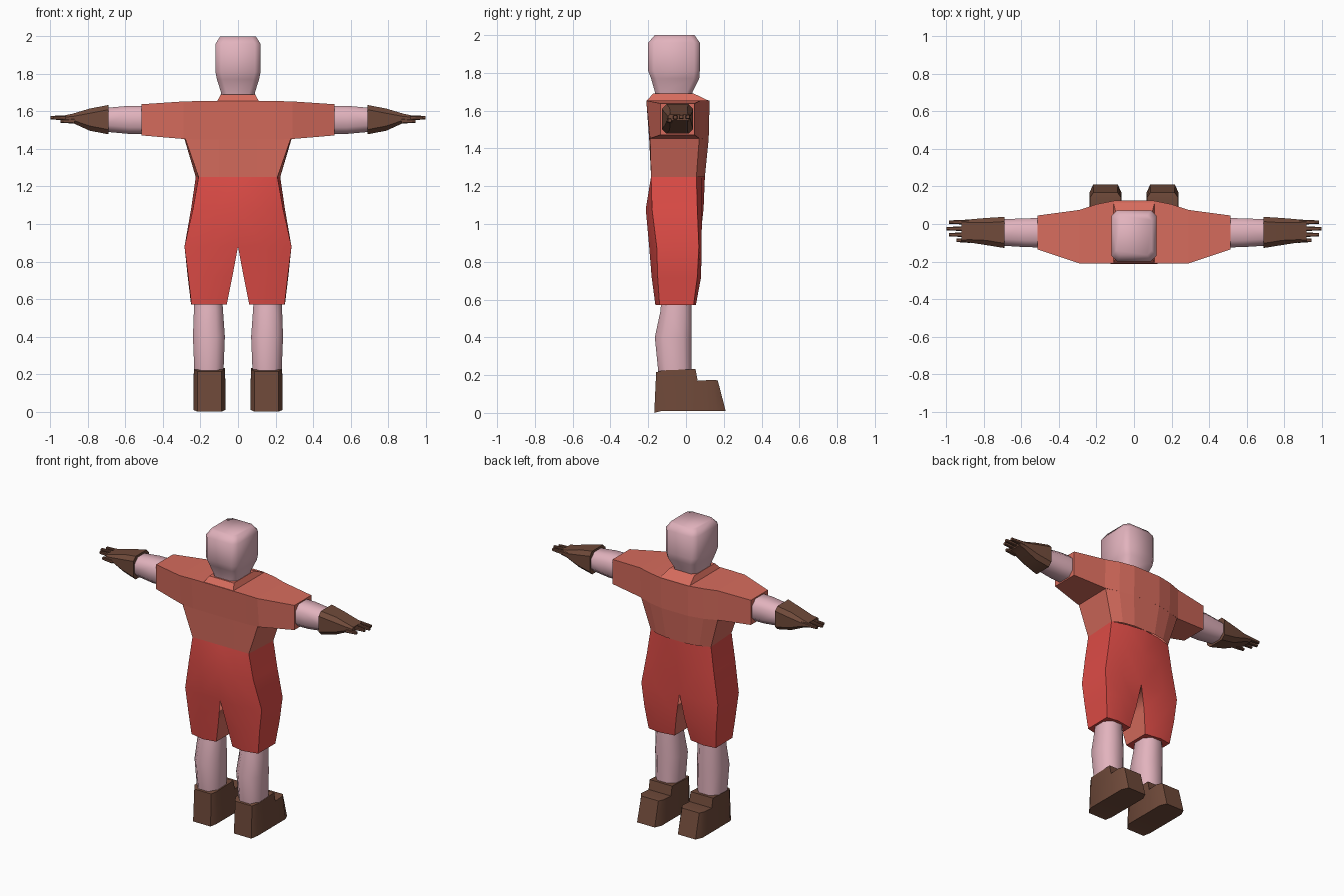
import bpy, bmesh, math


def material(name, rgb):
    m = bpy.data.materials.new(name)
    m.diffuse_color = (*rgb, 1)
    return m


CORAL = material("coral_cloth", (0.68, 0.15, 0.11))
RED = material("red_cloth", (0.73, 0.072, 0.062))
SKIN = material("pink_skin", (0.76, 0.45, 0.51))
BROWN = material("brown_leather", (0.16, 0.068, 0.042))


def loft(name, rings, mats, angle=30, mirror=False, caps=True, rule=None, drop=None):
    """Skin a list of equal-length rings of points."""
    bm = bmesh.new()
    loops = [[bm.verts.new(p) for p in r] for r in rings]
    n = len(rings[0])
    for a, b in zip(loops, loops[1:]):
        for i in range(n):
            j = (i + 1) % n
            bm.faces.new((a[i], a[j], b[j], b[i]))
    if caps:
        bm.faces.new(loops[0])
        bm.faces.new(loops[-1])
    bmesh.ops.recalc_face_normals(bm, faces=bm.faces)
    if rule:
        for f in bm.faces:
            f.material_index = rule(f)
    if drop:
        bmesh.ops.delete(bm, geom=[f for f in bm.faces if drop(f)], context="FACES")
    me = bpy.data.meshes.new(name)
    bm.to_mesh(me)
    bm.free()
    for m in mats:
        me.materials.append(m)
    ob = bpy.data.objects.new(name, me)
    bpy.context.collection.objects.link(ob)
    bpy.ops.object.select_all(action="DESELECT")
    ob.select_set(True)
    bpy.context.view_layer.objects.active = ob
    if angle:
        bpy.ops.object.shade_smooth_by_angle(angle=math.radians(angle))
    if mirror:
        ob.modifiers.new("mirror", "MIRROR")
    return ob


def octagon(a0, a1, b0, b1, c):
    """Rectangle with its corners cut by c."""
    return [(a0 + c, b0), (a1 - c, b0), (a1, b0 + c), (a1, b1 - c),
            (a1 - c, b1), (a0 + c, b1), (a0, b1 - c), (a0, b0 + c)]


def stack_z(levels):
    return [[(x, y, z) for x, y in octagon(*r)] for z, *r in levels]


def stack_x(stations):
    return [[(x, y, z) for y, z in octagon(*r)] for x, *r in stations]


def both_sides(half, z):
    return [(x, y, z) for x, y in half] + [(-x, y, z) for x, y in reversed(half)]


# Head and neck
loft("head", stack_z([
    (1.64, -0.085, 0.085, -0.16, 0.03, 0.03),
    (1.70, -0.09, 0.09, -0.165, 0.035, 0.03),
    (1.77, -0.112, 0.112, -0.185, 0.07, 0.03),
    (1.81, -0.12, 0.12, -0.2, 0.073, 0.03),
    (1.96, -0.12, 0.12, -0.2, 0.073, 0.03),
    (2.00, -0.095, 0.095, -0.165, 0.045, 0.025)]), [SKIN], 50)

# Shirt: yoke with sleeves, running from wrist side to wrist side
half_yoke = [  # x, back top, front top, front bottom, back bottom, z top, z bottom
    (0.10, -0.21, 0.125, 0.12, -0.195, 1.655, 1.45),
    (0.20, -0.21, 0.105, 0.10, -0.195, 1.655, 1.45),
    (0.29, -0.21, 0.075, 0.07, -0.19, 1.653, 1.453),
    (0.515, -0.135, 0.045, 0.045, -0.135, 1.638, 1.472)]
yoke = [(-x, *r) for x, *r in reversed(half_yoke)] + half_yoke
loft("shirt_yoke", [[(x, bt, zt), (x, ft, zt), (x, fb, zb), (x, bb, zb)]
                    for x, bt, ft, fb, bb, zt, zb in yoke], [CORAL], 0)

# Shirt: waist part
loft("shirt_waist", [
    both_sides([(0.1, -0.195), (0.28, -0.19), (0.285, 0.07), (0.2, 0.1), (0.1, 0.12)], 1.452),
    both_sides([(0.1, -0.185), (0.21, -0.185), (0.225, 0.055), (0.16, 0.085), (0.08, 0.1)], 1.25),
], [CORAL], 0, caps=False)

# Collar
loft("collar", [[(-x, y0, z), (x, y0, z), (x, y1, z), (-x, y1, z)] for z, x, y0, y1 in
                [(1.652, 0.112, -0.208, 0.122), (1.69, 0.092, -0.175, 0.042)]], [CORAL], 0)


# Shorts: one half, mirrored; inner thigh shows the lining
def half_ring(z, xi, xm, xb, xf, yc, yb, ys, yfs, yf, yfc):
    return [(xi, yc, z), (xm, yb, z), (xb, ys, z), (xf, yfs, z), (xm + 0.02, yf, z), (xi, yfc, z)]


loft("shorts", [
    half_ring(1.25, 0, 0.10, 0.21, 0.225, -0.185, -0.185, -0.185, 0.055, 0.085, 0.1),
    half_ring(1.08, 0, 0.12, 0.24, 0.25, -0.213, -0.213, -0.18, 0.06, 0.085, 0.093),
    half_ring(0.88, 0, 0.14, 0.285, 0.285, -0.19, -0.195, -0.155, 0.068, 0.082, 0.07),
    half_ring(0.72, 0.03, 0.145, 0.265, 0.268, -0.165, -0.182, -0.15, 0.06, 0.08, 0.06),
    half_ring(0.57, 0.06, 0.15, 0.248, 0.25, -0.145, -0.162, -0.14, 0.04, 0.052, 0.035),
], [RED, CORAL], 30, mirror=True,
    rule=lambda f: 1 if f.normal.x < -0.8 and f.calc_center_median().z < 0.88 else 0,
    drop=lambda f: f.calc_center_median().x < 0.001 or f.calc_center_median().z > 1.249)

# Lower legs
loft("lower_leg", stack_z([
    (0.62, 0.085, 0.23, -0.13, 0.03, 0.04),
    (0.54, 0.08, 0.235, -0.135, 0.03, 0.04),
    (0.40, 0.07, 0.24, -0.165, 0.03, 0.045),
    (0.20, 0.078, 0.232, -0.145, 0.03, 0.04)]), [SKIN], 50, mirror=True)

# Boots, from heel to toe
boot = [  # y bottom, y top, half width, z top
    (-0.168, -0.158, 0.065, 0.215), (-0.13, -0.125, 0.086, 0.225),
    (0.05, 0.05, 0.086, 0.232), (0.075, 0.062, 0.086, 0.17),
    (0.165, 0.14, 0.086, 0.175), (0.21, 0.168, 0.066, 0.172)]
loft("boot", [[(0.152 - w, yb, 0.01 if i else 0), (0.152 + w, yb, 0.01 if i else 0),
               (0.152 + w * 0.97, yt, zt), (0.152 - w * 0.97, yt, zt)]
              for i, (yb, yt, w, zt) in enumerate(boot)], [BROWN], 35, mirror=True)

# Forearms
loft("forearm", stack_x([
    (0.49, -0.125, 0.032, 1.48, 1.63, 0.035),
    (0.58, -0.123, 0.03, 1.48, 1.63, 0.035),
    (0.71, -0.115, 0.025, 1.492, 1.618, 0.035)]), [SKIN], 50, mirror=True)

# Gloves
loft("glove", stack_x([
    (0.69, -0.128, 0.038, 1.478, 1.634, 0.025),
    (0.79, -0.112, 0.032, 1.497, 1.615, 0.025),
    (0.88, -0.098, 0.024, 1.538, 1.588, 0.015),
    (0.92, -0.096, 0.02, 1.548, 1.58, 0.01)]), [BROWN], 40, mirror=True)

# Fingers
for i, (y, tip, z) in enumerate([(0.01, 0.985, 1.567), (-0.025, 1.0, 1.567),
                                 (-0.057, 0.985, 1.565), (-0.087, 0.945, 1.548)]):
    loft(f"finger_{i + 1}", stack_x([
        (0.87, y - 0.014, y + 0.014, z - 0.013, z + 0.013, 0.004),
        (tip, y - 0.009, y + 0.009, z - 0.009, z + 0.009, 0.004)]), [BROWN], 40, mirror=True)
